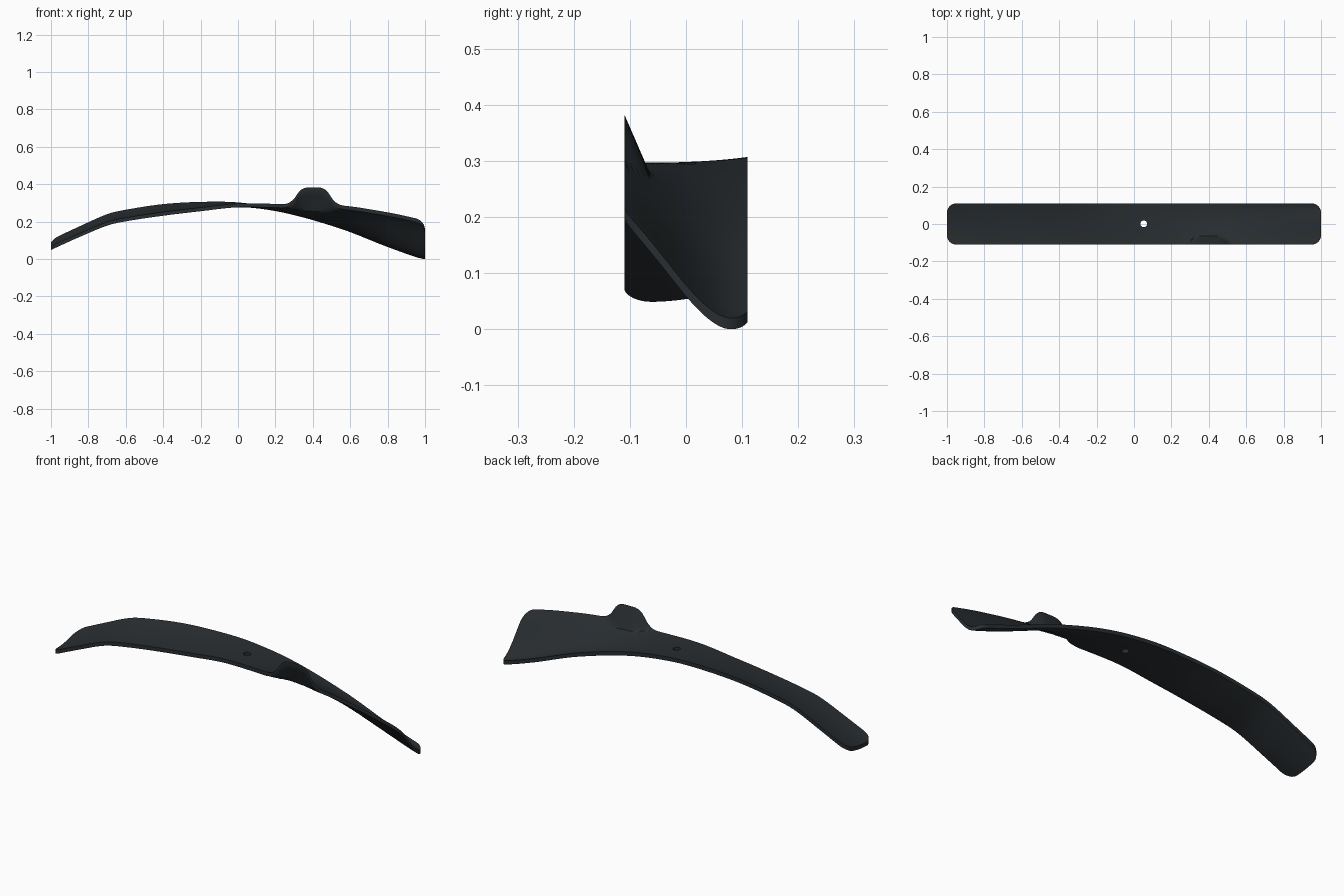
import bpy, bmesh, math

if "Cube" in bpy.data.objects:
    bpy.data.objects.remove(bpy.data.objects["Cube"])

HALF_W, CORNER, THICK = 0.11, 0.05, 0.02

# underside height along x: front edge, centre line, back edge
FRONT = [(-1, .047), (-.85, .113), (-.7, .175), (-.6, .198), (-.4, .228), (-.2, .252),
         (0, .273), (.25, .27), (.55, .263), (.8, .226), (.95, .194), (1, .18)]
MID = [(-1, .05), (-.85, .122), (-.7, .187), (-.6, .21), (-.4, .241), (-.2, .263),
       (0, .274), (.25, .251), (.55, .194), (.8, .117), (1, .055)]
BACK = [(-1, .08), (-.85, .15), (-.7, .216), (-.6, .24), (-.4, .27), (-.2, .282),
        (0, .279), (.25, .243), (.55, .158), (.8, .062), (.95, .011), (1, .001)]
# raised tab on the front edge
TAB = [(.24, 0), (.27, .006), (.3, .03), (.33, .072), (.36, .088), (.4, .09),
       (.45, .088), (.48, .068), (.51, .025), (.54, .005), (.57, 0)]


def curve(pts, x):
    """Smooth interpolation through the points."""
    if x <= pts[0][0]:
        return pts[0][1]
    if x >= pts[-1][0]:
        return pts[-1][1]

    def slope(i):
        a, b = pts[max(i - 1, 0)], pts[min(i + 1, len(pts) - 1)]
        return (b[1] - a[1]) / (b[0] - a[0])
    i = max(k for k in range(len(pts) - 1) if pts[k][0] <= x)
    (x0, z0), (x1, z1) = pts[i], pts[i + 1]
    d = x1 - x0
    t = (x - x0) / d
    return (z0 * (1 + 2 * t) * (1 - t) ** 2 + slope(i) * d * t * (1 - t) ** 2
            + z1 * t * t * (3 - 2 * t) + slope(i + 1) * d * t * t * (t - 1))


def height(x, y):
    t = y / HALF_W
    f, m, b = (curve(c, x) for c in (FRONT, MID, BACK))
    z = m + (b - f) / 2 * t + ((b + f) / 2 - m) * t * t
    z += .04 * max(x, 0) ** 2 * (t ** 3 - t)
    return z + max(0, curve(TAB, x) - 1.95 * (y + HALF_W))


# rounded-corner outline columns, denser at the ends
xs = [-.95 + 1.9 * i / 150 for i in range(151)]
ends = [.95 + CORNER * math.sin(math.radians(a)) for a in range(10, 91, 10)]
xs = [-e for e in reversed(ends)] + xs + ends
ROWS = 24

bm = bmesh.new()
layers = []
for lift in (0, THICK):
    grid = []
    for x in xs:
        e = max(0, abs(x) - (1 - CORNER))
        h = HALF_W - CORNER + math.sqrt(max(0, CORNER ** 2 - e * e))
        ys = [h * (2 * j / ROWS - 1) for j in range(ROWS + 1)]
        grid.append([bm.verts.new((x, y, height(x, y) + lift)) for y in ys])
    layers.append(grid)
low, top = layers
n = len(xs)
for i in range(n - 1):
    for j in range(ROWS):
        bm.faces.new((top[i][j], top[i + 1][j], top[i + 1][j + 1], top[i][j + 1]))
        bm.faces.new((low[i][j], low[i][j + 1], low[i + 1][j + 1], low[i + 1][j]))
rim = ([(i, 0) for i in range(n)] + [(n - 1, j) for j in range(1, ROWS + 1)]
       + [(i, ROWS) for i in range(n - 2, -1, -1)] + [(0, j) for j in range(ROWS - 1, 0, -1)])
for (a, b), (c, d) in zip(rim, rim[1:] + rim[:1]):
    bm.faces.new((low[a][b], low[c][d], top[c][d], top[a][b]))
bmesh.ops.recalc_face_normals(bm, faces=bm.faces)
lowest = min(v.co.z for v in bm.verts)
bmesh.ops.translate(bm, verts=bm.verts, vec=(0, 0, -lowest))
mesh = bpy.data.meshes.new("curved_strip")
bm.to_mesh(mesh)
bm.free()
strip = bpy.data.objects.new("curved_strip", mesh)
bpy.context.collection.objects.link(strip)

# mounting hole
bpy.ops.mesh.primitive_cylinder_add(vertices=32, radius=.018, depth=.3, location=(.052, .001, .28))
cutter = bpy.context.object
cutter.name = "hole_cutter"
cutter.hide_render = True
mod = strip.modifiers.new("hole", 'BOOLEAN')
mod.operation = 'DIFFERENCE'
mod.solver = 'EXACT'
mod.object = cutter
bpy.ops.object.select_all(action='DESELECT')
strip.select_set(True)
bpy.context.view_layer.objects.active = strip
bpy.ops.object.modifier_apply(modifier="hole")
bpy.data.objects.remove(cutter)
bpy.ops.object.shade_smooth_by_angle(angle=math.radians(35))

# dark finish
mat = bpy.data.materials.new("dark_grey")
mat.diffuse_color = (.022, .027, .031, 1)
mat.use_nodes = True
mat.node_tree.nodes["Principled BSDF"].inputs["Base Color"].default_value = mat.diffuse_color
strip.data.materials.append(mat)
